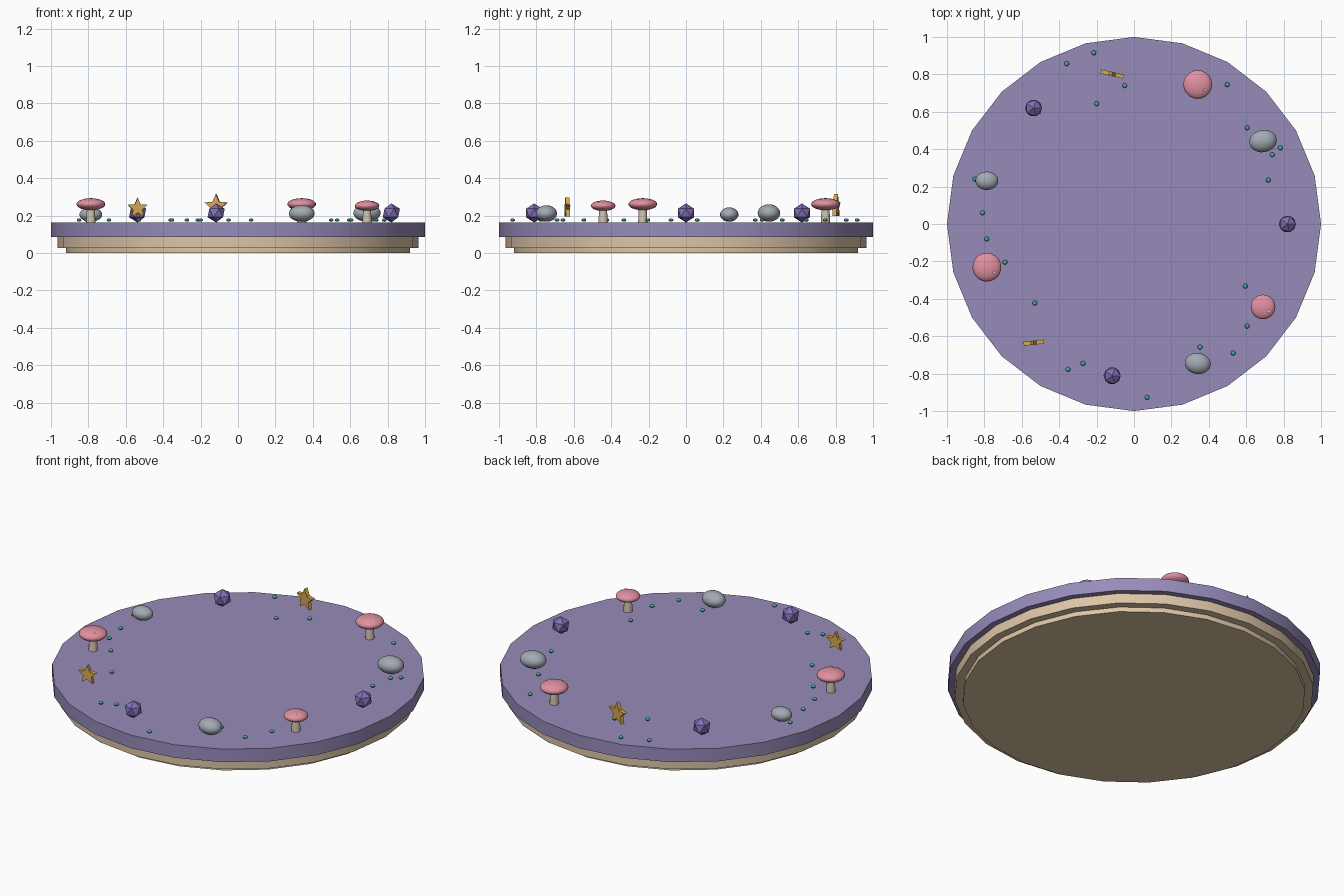
import bpy, bmesh
from math import sin, cos, pi, radians, sqrt
from mathutils import Matrix

if "Cube" in bpy.data.objects:
    bpy.data.objects.remove(bpy.data.objects["Cube"])


def material(name, rgb):
    m = bpy.data.materials.new(name)
    m.diffuse_color = (*rgb, 1)
    m.use_nodes = True
    m.node_tree.nodes["Principled BSDF"].inputs["Base Color"].default_value = m.diffuse_color
    return m


PURPLE = material("purple", (0.31, 0.26, 0.49))
TAN = material("tan", (0.72, 0.56, 0.38))
PINK = material("pink", (0.75, 0.28, 0.35))
PALE = material("pale_pink", (0.9, 0.6, 0.62))
CREAM = material("cream", (0.65, 0.55, 0.42))
GREY = material("stone_grey", (0.36, 0.40, 0.45))
VIOLET = material("violet", (0.22, 0.16, 0.46))
GOLD = material("gold", (0.68, 0.40, 0.08))
TEAL = material("teal", (0.06, 0.40, 0.37))

TOP = 0.163   # height of the plate surface


def finish(bm, name, mat, smooth=True):
    bmesh.ops.recalc_face_normals(bm, faces=bm.faces)
    me = bpy.data.meshes.new(name)
    bm.to_mesh(me)
    bm.free()
    ob = bpy.data.objects.new(name, me)
    bpy.context.collection.objects.link(ob)
    me.materials.append(mat)
    if smooth:
        bpy.ops.object.select_all(action='DESELECT')
        ob.select_set(True)
        bpy.context.view_layer.objects.active = ob
        bpy.ops.object.shade_smooth_by_angle(angle=radians(40))
    return ob


def cylinder(name, mat, x, y, z0, z1, r0, r1, sides=24):
    bm = bmesh.new()
    bmesh.ops.create_cone(bm, cap_ends=True, segments=sides, radius1=r0, radius2=r1,
                          depth=z1 - z0, matrix=Matrix.Translation((x, y, (z0 + z1) / 2)))
    return finish(bm, name, mat)


def ellipsoid(name, mat, loc, size, turn=0.0, u=20, v=12):
    bm = bmesh.new()
    bmesh.ops.create_uvsphere(bm, u_segments=u, v_segments=v, radius=1)
    bm.transform(Matrix.LocRotScale(loc, Matrix.Rotation(turn, 3, 'Z'), size))
    return finish(bm, name, mat)


def crystal(name, x, y, r=0.051):
    bm = bmesh.new()
    bmesh.ops.create_icosphere(bm, subdivisions=1, radius=r,
                               matrix=Matrix.Translation((x, y, TOP + r)))
    return finish(bm, name, VIOLET, smooth=False)


def mushroom(name, x, y, r):
    zc = TOP + 0.04 + 0.75 * r
    cylinder(name + "_stem", CREAM, x, y, TOP, zc, 0.025, 0.02, 12)
    ellipsoid(name + "_cap", PINK, (x, y, zc), (r, r, r * 0.42))
    dx, dy = 0.48 * r, -0.36 * r
    ellipsoid(name + "_spot", PALE, (x + dx, y + dy, zc + r * 0.42 * sqrt(1 - 0.36)),
              (0.007, 0.007, 0.003), u=8, v=6)


def star(name, x, y, z, r, turn, thick=0.022):
    bm = bmesh.new()
    pts = []
    for k in range(10):
        a, q = pi / 2 + k * pi / 5, r if k % 2 == 0 else r * 0.46
        pts.append(bm.verts.new((q * cos(a), -thick / 2, q * sin(a))))
    face = bm.faces.new(pts)
    new = bmesh.ops.extrude_face_region(bm, geom=[face])["geom"]
    bmesh.ops.translate(bm, vec=(0, thick, 0),
                        verts=[g for g in new if isinstance(g, bmesh.types.BMVert)])
    bm.transform(Matrix.Translation((x, y, z)) @ Matrix.Rotation(turn, 4, 'Z'))
    return finish(bm, name, GOLD, smooth=False)


# Stepped round plate
cylinder("foot_disc", TAN, 0, 0, 0, 0.028, 0.92, 0.92)
cylinder("base_disc", TAN, 0, 0, 0.028, 0.086, 0.965, 0.965)
cylinder("top_disc", PURPLE, 0, 0, 0.086, TOP, 1, 1)

# Eleven ornaments evenly spaced around the rim: crystal, rock, mushroom, star
rocks = {1: (0.074, 10), 5: (0.061, 0), 9: (0.07, -8)}
caps = {2: 0.077, 6: 0.077, 10: 0.066}
stars = {3: (0.25, 0.065, -13), 7: (0.24, 0.056, 6)}
for i in range(11):
    a = 2 * pi * i / 11
    x, y = 0.82 * cos(a), 0.82 * sin(a)
    if i in rocks:
        s, t = rocks[i]
        ellipsoid(f"rock_{i}", GREY, (x, y, TOP + 0.004 + s * 0.63),
                  (s, s * 0.81, s * 0.63), radians(t))
    elif i in caps:
        mushroom(f"mushroom_{i}", x, y, caps[i])
    elif i in stars:
        z, r, t = stars[i]
        star(f"star_{i}", x, y + (-0.015 if i == 7 else -0.01), z, r, radians(t))
    else:
        crystal(f"crystal_{i}", x, y)

# Scattered small beads
beads = [(-.215, .915), (-.36, .857), (-.05, .74), (-.2, .643), (.498, .745), (.605, .514),
         (.782, .407), (.739, .37), (.718, .235), (-.85, .24), (-.81, .06), (-.787, -.08),
         (-.69, -.204), (-.53, -.423), (-.353, -.777), (-.273, -.745), (.07, -.927),
         (.53, -.69), (.605, -.546), (.595, -.332), (.353, -.658)]
for k, (x, y) in enumerate(beads):
    ellipsoid(f"bead_{k}", TEAL, (x, y, TOP + 0.013), (0.013, 0.013, 0.009), u=10, v=6)
